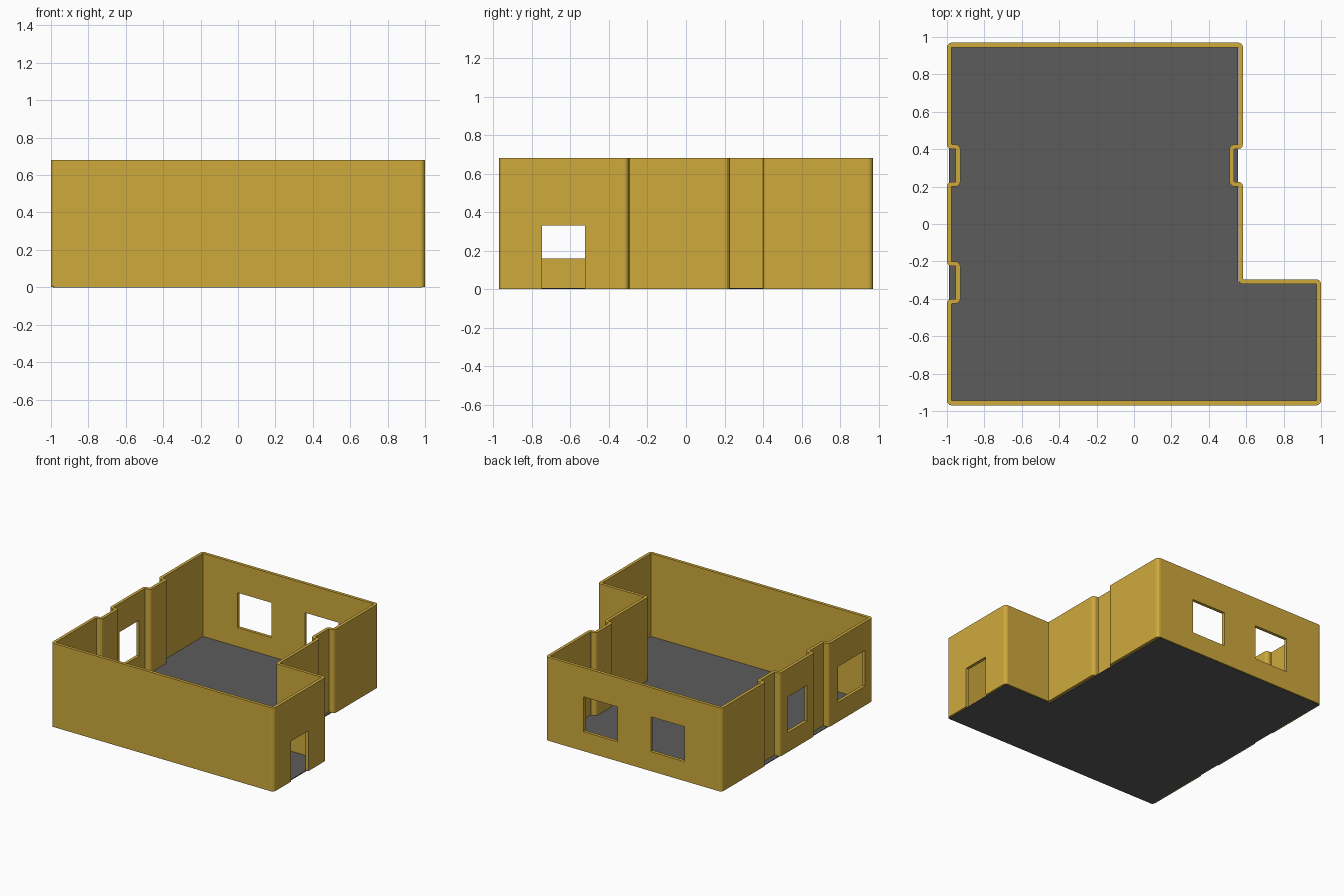
import bpy, bmesh, math
from mathutils import Vector

if "Cube" in bpy.data.objects:
    bpy.data.objects.remove(bpy.data.objects["Cube"])

HALF = 0.0125      # half wall thickness
TOP = 0.68         # wall height
BASE = 0.002


def material(name, rgb):
    m = bpy.data.materials.new(name)
    m.diffuse_color = (*rgb, 1)
    m.use_nodes = True
    m.node_tree.nodes["Principled BSDF"].inputs["Base Color"].default_value = m.diffuse_color
    return m


gold = material("gold_wall", (0.62, 0.40, 0.045))
grey = material("grey_floor", (0.107, 0.107, 0.107))


def add_object(name, bm, mat=None):
    bmesh.ops.recalc_face_normals(bm, faces=bm.faces)
    me = bpy.data.meshes.new(name)
    bm.to_mesh(me)
    bm.free()
    ob = bpy.data.objects.new(name, me)
    bpy.context.collection.objects.link(ob)
    if mat:
        me.materials.append(mat)
    return ob


def fillet(points, r, seg):
    """Round every corner of a closed right-angled outline."""
    out = []
    n = len(points)
    for i in range(n):
        p = Vector(points[i])
        a = (Vector(points[i - 1]) - p).normalized()
        b = (Vector(points[(i + 1) % n]) - p).normalized()
        c = p + (a + b) * r
        for k in range(seg + 1):
            t = math.pi / 2 * k / seg
            out.append(c - b * r * math.cos(t) - a * r * math.sin(t))
    return out


def offset(path, d):
    """Shift a closed outline sideways by d with mitred joints."""
    res = []
    n = len(path)
    for i in range(n):
        u = (path[i] - path[i - 1]).normalized()
        v = (path[(i + 1) % n] - path[i]).normalized()
        n1, n2 = Vector((u.y, -u.x)), Vector((v.y, -v.x))
        m = (n1 + n2).normalized()
        res.append(path[i] + m * d / m.dot(n1))
    return res


def notch(x, depth_x, y0, y1):
    return [(x, y0), (depth_x, y0), (depth_x, y1), (x, y1)]


# Wall centre line, counter-clockwise, with three shallow recesses
L, LI, R, RI = -0.9875, -0.941, 0.570, 0.523
outline = [(L, -0.9575), (0.9875, -0.9575), (0.9875, -0.308), (R, -0.308)]
outline += notch(R, RI, 0.213, 0.413)
outline += [(R, 0.9575), (L, 0.9575)]
outline += notch(L, LI, 0.413, 0.213)
outline += notch(L, LI, -0.213, -0.413)

path = fillet(outline, 0.014, 3)
outer, inner = offset(path, HALF), offset(path, -HALF)
bm = bmesh.new()
rings = [[bm.verts.new((p.x, p.y, z)) for p in ring]
         for ring, z in ((outer, BASE), (outer, TOP), (inner, TOP), (inner, BASE))]
n = len(path)
for k in range(4):
    a, b = rings[k], rings[(k + 1) % 4]
    for i in range(n):
        j = (i + 1) % n
        bm.faces.new((a[i], a[j], b[j], b[i]))
walls = add_object("outer_walls", bm, gold)


def cut(x0, x1, y0, y1, z0, z1):
    bm = bmesh.new()
    bmesh.ops.create_cube(bm, size=1)
    for v in bm.verts:
        v.co = (x1 if v.co.x > 0 else x0, y1 if v.co.y > 0 else y0,
                z1 if v.co.z > 0 else z0)
    cutter = add_object("opening_cutter", bm)
    cutter.hide_render = True
    mod = walls.modifiers.new("opening", 'BOOLEAN')
    mod.operation = 'DIFFERENCE'
    mod.solver = 'EXACT'
    mod.object = cutter
    bpy.context.view_layer.objects.active = walls
    bpy.ops.object.modifier_apply(modifier=mod.name)
    bpy.data.objects.remove(cutter)


# Two back windows, two left windows, one doorway on the right
for x in (0.09, -0.515):
    cut(x - 0.152, x + 0.152, 0.9, 1.05, 0.16, 0.443)
for y0, y1 in ((-0.125, 0.125), (-0.87, -0.523)):
    cut(-1.05, -0.9, y0, y1, 0.16, 0.45)
cut(0.9, 1.05, -0.748, -0.525, -0.05, 0.33)

# Floor slab
bm = bmesh.new()
pts = [(-0.99, -0.968), (0.985, -0.968), (0.985, -0.308), (0.556, -0.308),
       (0.556, 0.96), (-0.99, 0.96)]
f = bm.faces.new([bm.verts.new((x, y, 0)) for x, y in pts])
top = bmesh.ops.extrude_face_region(bm, geom=[f])["geom"]
for v in top:
    if isinstance(v, bmesh.types.BMVert):
        v.co.z = 0.006
add_object("floor", bm, grey)
